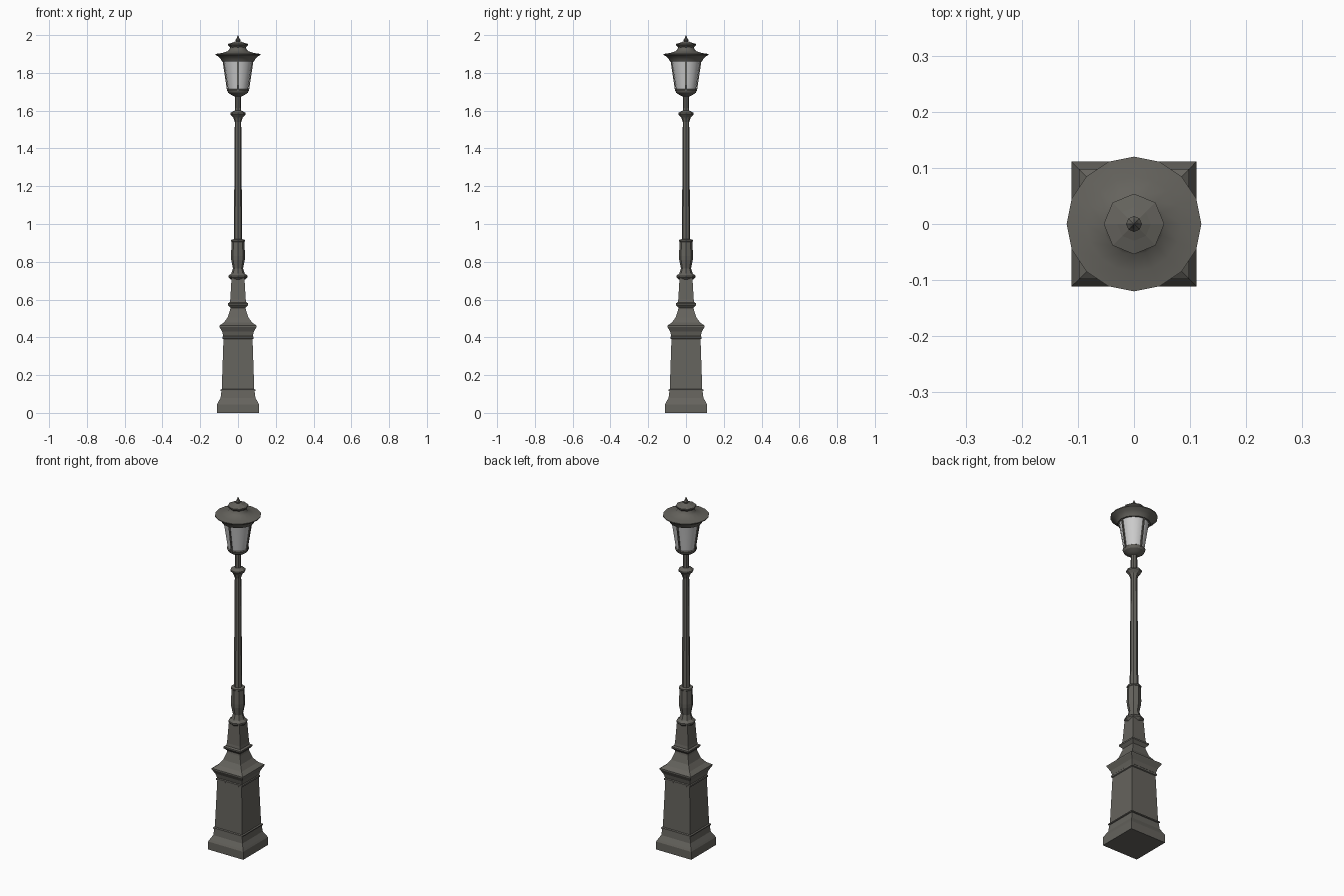
import bpy, bmesh
from math import pi, sin, cos, sqrt, radians

if "Cube" in bpy.data.objects:
    bpy.data.objects.remove(bpy.data.objects["Cube"])


def material(name, rgb):
    m = bpy.data.materials.new(name)
    m.diffuse_color = (*rgb, 1)
    m.use_nodes = True
    m.node_tree.nodes["Principled BSDF"].inputs["Base Color"].default_value = m.diffuse_color
    return m


IRON = material("dark_iron", (0.13, 0.125, 0.11))
GLASS = material("frosted_glass", (0.62, 0.63, 0.64))


def finish(name, bm, mat, smooth=None):
    bmesh.ops.recalc_face_normals(bm, faces=bm.faces)
    me = bpy.data.meshes.new(name)
    bm.to_mesh(me)
    bm.free()
    me.materials.append(mat)
    ob = bpy.data.objects.new(name, me)
    bpy.context.collection.objects.link(ob)
    if smooth:
        bpy.ops.object.select_all(action='DESELECT')
        ob.select_set(True)
        bpy.context.view_layer.objects.active = ob
        bpy.ops.object.shade_smooth_by_angle(angle=radians(smooth))
    return ob


def turned(name, profile, sides, mat=IRON, smooth=None):
    """Stack rings of (radius, z); four sides means half-width instead of radius."""
    bm = bmesh.new()
    k, turn = (sqrt(2), pi / 4) if sides == 4 else (1, 0)
    rings = []
    for r, z in profile:
        rings.append([bm.verts.new((k * r * cos(turn + 2 * pi * i / sides),
                                    k * r * sin(turn + 2 * pi * i / sides), z))
                      for i in range(sides)])
    for a, b in zip(rings, rings[1:]):
        for i in range(sides):
            j = (i + 1) % sides
            bm.faces.new((a[i], a[j], b[j], b[i]))
    bm.faces.new(rings[0][::-1])
    bm.faces.new(rings[-1])
    return finish(name, bm, mat, smooth)


# Square pedestal with plinth, tapered body and cornice
turned("pedestal", [(.111, 0), (.111, .045), (.106, .055), (.092, .08), (.088, .115),
                    (.093, .117), (.093, .123), (.086, .126), (.077, .39), (.082, .393),
                    (.082, .402), (.078, .406), (.084, .43), (.098, .455), (.098, .462),
                    (.075, .478), (.055, .505), (.042, .545), (.039, .56)], 4)

# Square neck above the pedestal
turned("neck", [(.039, .555), (.054, .572), (.054, .58), (.044, .585), (.041, .60),
                (.034, .715)], 4)

# Eight-sided collar and vase
turned("vase", [(.036, .705), (.05, .718), (.05, .726), (.036, .738), (.027, .765),
                (.03, .78), (.036, .81), (.037, .83), (.034, .905), (.037, .908),
                (.037, .916), (.02, .92)], 8)

# Slim pole with capital and stem
turned("pole", [(.022, .915), (.017, 1.54), (.022, 1.555), (.026, 1.565), (.04, 1.58),
                (.04, 1.588), (.026, 1.597), (.017, 1.60), (.016, 1.69)], 8)

# Lantern: cup, glass, brimmed roof and finial
turned("lantern_cup", [(.018, 1.675), (.035, 1.683), (.052, 1.695), (.058, 1.71),
                       (.052, 1.714)], 16, smooth=30)
turned("lantern_glass", [(.052, 1.71), (.076, 1.865)], 16, GLASS, 30)
turned("lantern_roof", [(.074, 1.86), (.084, 1.86), (.09, 1.872), (.102, 1.885),
                        (.12, 1.896), (.12, 1.90), (.085, 1.905), (.055, 1.915),
                        (.045, 1.925), (.04, 1.938)], 16, smooth=30)
turned("roof_cap", [(.036, 1.93), (.054, 1.947), (.054, 1.953), (.03, 1.96),
                    (.012, 1.967)], 8)
turned("finial", [(.008, 1.96), (.014, 1.973), (.009, 1.98), (.0005, 2.0)], 8)

# Four slanted bars holding the glass
for n in range(4):
    a = n * pi / 2
    bm = bmesh.new()
    bmesh.ops.create_cube(bm, size=1)
    for v in bm.verts:
        top = v.co.z > 0
        r = (.079 if top else .055) + .006 * v.co.x
        t = .008 * v.co.y
        v.co = (r * cos(a) - t * sin(a), r * sin(a) + t * cos(a), 1.865 if top else 1.705)
    finish(f"lantern_bar_{n + 1}", bm, IRON)
